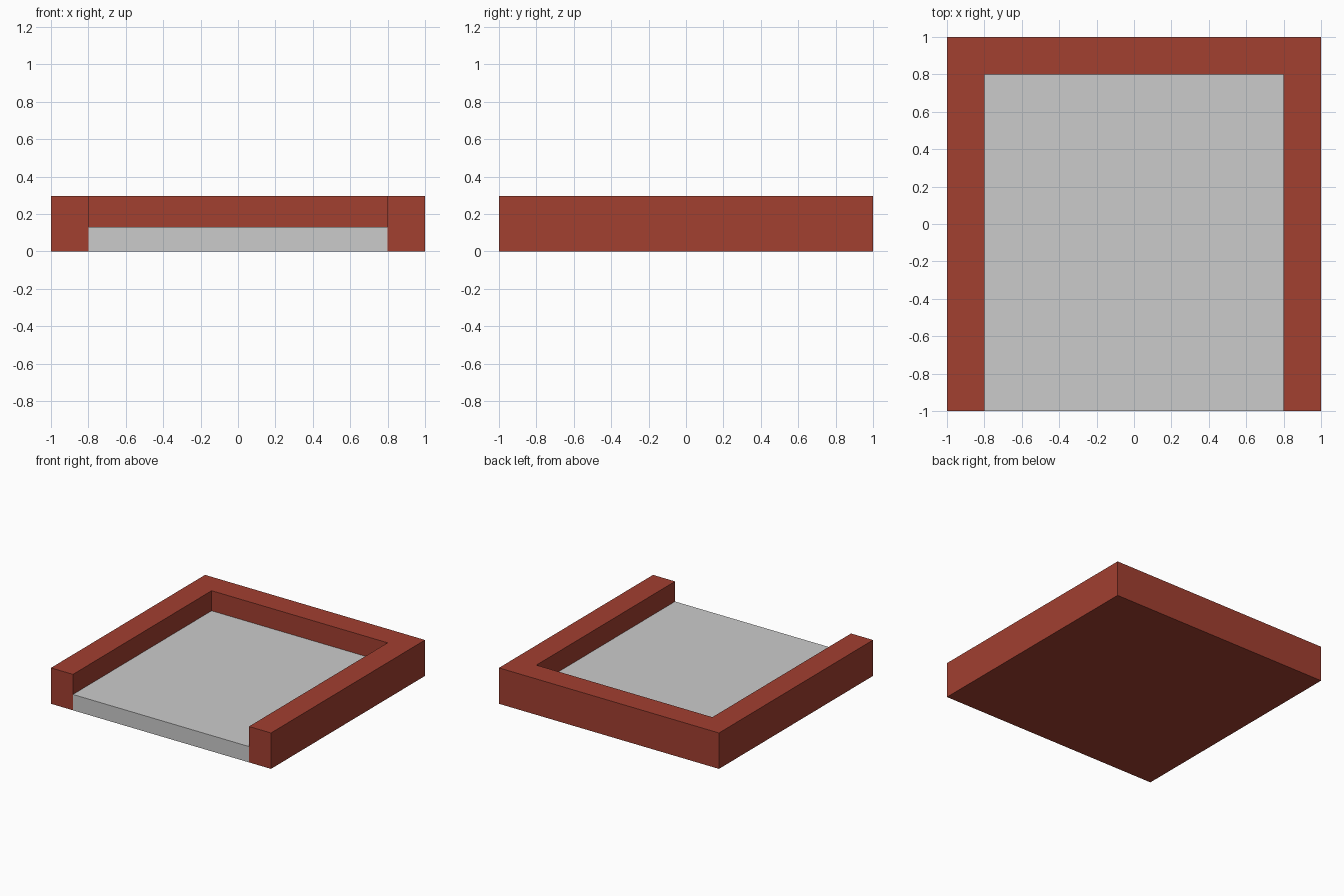
import bpy
import bmesh

if "Cube" in bpy.data.objects:
    bpy.data.objects.remove(bpy.data.objects["Cube"])

WALL_H, FLOOR_H = 0.295, 0.13
OUT, INN = 1.0, 0.8

brick = bpy.data.materials.new("brick_red")
brick.diffuse_color = (0.36, 0.05, 0.03, 1)
brick.use_nodes = True
brick.node_tree.nodes["Principled BSDF"].inputs["Base Color"].default_value = brick.diffuse_color


def extruded(name, outline, height, materials):
    """Prism standing on z = 0 from a counter-clockwise plan outline."""
    bm = bmesh.new()
    base = bm.faces.new([bm.verts.new((x, y, 0)) for x, y in outline])
    top = bmesh.ops.extrude_face_region(bm, geom=[base], use_keep_orig=True)
    verts = [g for g in top["geom"] if isinstance(g, bmesh.types.BMVert)]
    bmesh.ops.translate(bm, verts=verts, vec=(0, 0, height))
    bmesh.ops.recalc_face_normals(bm, faces=bm.faces)
    mesh = bpy.data.meshes.new(name)
    bm.to_mesh(mesh)
    bm.free()
    for mat in materials:
        mesh.materials.append(mat)
    obj = bpy.data.objects.new(name, mesh)
    bpy.context.collection.objects.link(obj)
    return obj


# U-shaped wall, open at the front
right_half = [(INN, -OUT), (OUT, -OUT), (OUT, OUT)]
left_half = [(-OUT, OUT), (-OUT, -OUT), (-INN, -OUT)]
inside = [(-INN, INN), (INN, INN)]
extruded("surrounding_wall", right_half + left_half + inside, WALL_H, [brick])

# Floor slab filling the wall, grey above with a red underside
floor = extruded("floor_slab", [(-INN, -OUT), (INN, -OUT), (INN, INN), (-INN, INN)],
                 FLOOR_H, [None, brick])
for face in floor.data.polygons:
    face.material_index = 1 if face.normal.z < -0.5 else 0
